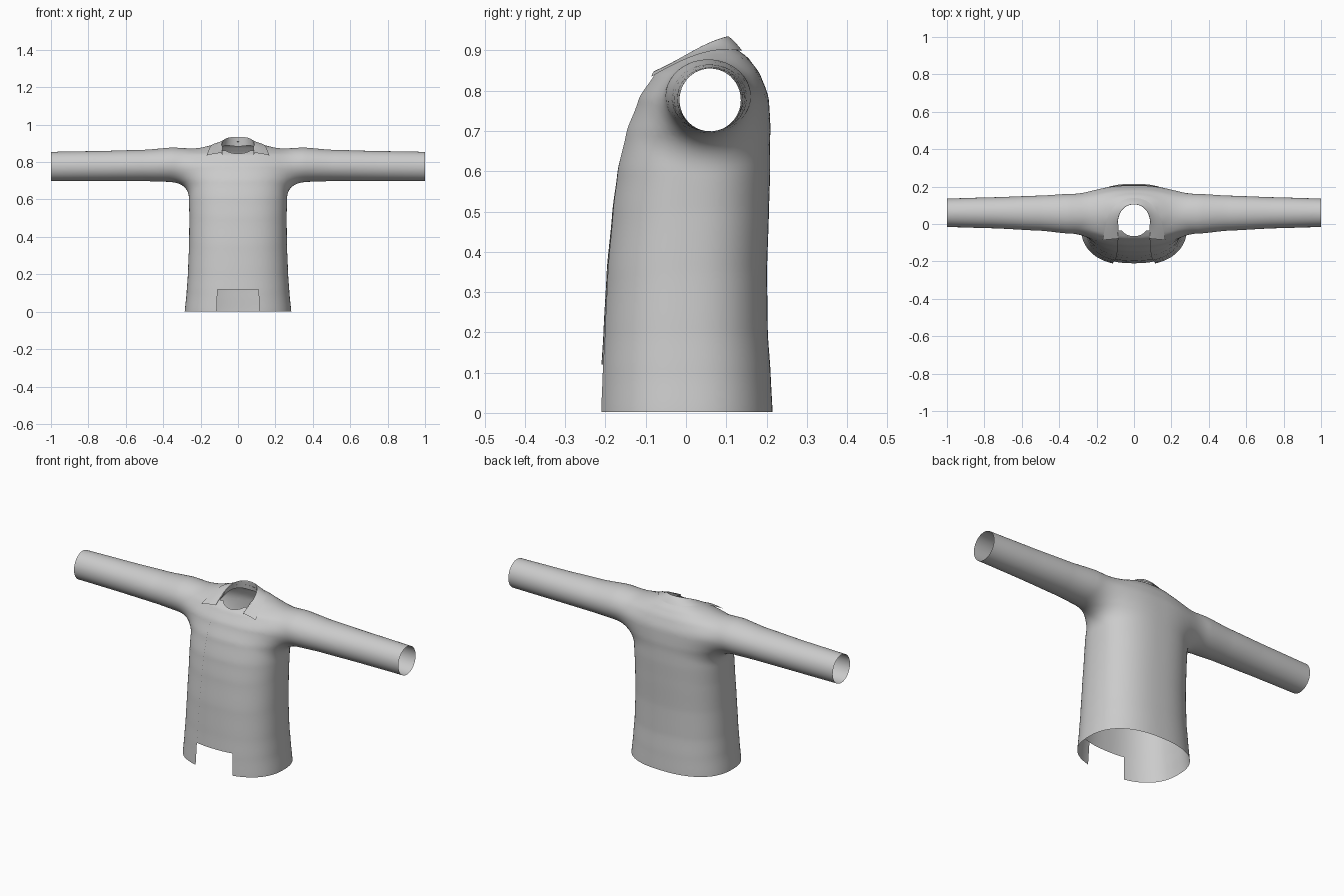
import bpy, bmesh, math
from mathutils import Vector
from mathutils.bvhtree import BVHTree

if "Cube" in bpy.data.objects:
    bpy.data.objects.remove(bpy.data.objects["Cube"])

# torso sections: z, front y, back y, half width
TORSO = [(-.1, -.221, .217, .292), (0, -.221, .215, .285), (.1, -.217, .210, .275),
         (.2, -.211, .203, .268), (.35, -.203, .201, .262), (.5, -.189, .206, .260),
         (.6, -.176, .209, .262), (.7, -.153, .208, .262), (.78, -.120, .196, .245),
         (.84, -.076, .173, .200), (.88, -.010, .148, .130), (.9, .030, .125, .090),
         (.915, .055, .085, .020)]
# sleeve sections: distance from centre, centre y, centre z, depth and height radius
SLEEVE = [(0, .060, .782, .100, .086), (.2, .055, .780, .108, .090),
          (.35, .055, .786, .106, .092), (.5, .058, .782, .094, .084),
          (.75, .060, .779, .083, .080), (1, .060, .777, .076, .078),
          (1.1, .060, .777, .076, .078)]
NECK = Vector((0, .018))
NECK_R = .087

fabric = bpy.data.materials.new("grey fabric")
fabric.diffuse_color = (.6, .6, .6, 1)
fabric.use_nodes = True
fabric.node_tree.nodes["Principled BSDF"].inputs["Base Color"].default_value = fabric.diffuse_color


def sample(table, t):
    if t <= table[0][0]:
        return table[0][1:]
    for a, b in zip(table, table[1:]):
        if t <= b[0]:
            f = (t - a[0]) / (b[0] - a[0])
            f = f * .7 + .3 * f * f * (3 - 2 * f)
            return [p + (q - p) * f for p, q in zip(a[1:], b[1:])]
    return table[-1][1:]


def field(p):
    """Signed distance estimate of torso and sleeves blended together."""
    x = abs(p.x)
    yf, yb, w = sample(TORSO, p.z)
    d = (yb - yf) / 2
    m = ((x / w) ** 2.4 + (abs(p.y - (yf + yb) / 2) / d) ** 2.4) ** (1 / 2.4)
    a = (m - 1) * (w + d) / 2
    cy, cz, ry, rz = sample(SLEEVE, x)
    b = (math.hypot((p.y - cy) / ry, (p.z - cz) / rz) - 1) * (ry + rz) / 2
    k = .1
    h = max(k - abs(a - b), 0) / k
    return min(a, b) - h * h * k / 4


def project(verts, steps):
    e = .002
    axes = [Vector((e, 0, 0)), Vector((0, e, 0)), Vector((0, 0, e))]
    for v in verts:
        for _ in range(steps):
            f = field(v.co)
            if abs(f) < .0003:
                break
            g = Vector([(field(v.co + s) - f) / e for s in axes])
            step = g * (f / max(g.length_squared, .05))
            if step.length > .02:
                step *= .02 / step.length
            v.co -= step


def clip(bm, co, no):
    bmesh.ops.bisect_plane(bm, geom=bm.verts[:] + bm.edges[:] + bm.faces[:],
                           plane_co=co, plane_no=no, clear_outer=True)


def drop(bm, test):
    faces = [f for f in bm.faces if test(f)]
    bmesh.ops.delete(bm, geom=faces, context='FACES')


def finish(bm, name):
    me = bpy.data.meshes.new(name)
    bm.to_mesh(me)
    bm.free()
    me.materials.append(fabric)
    me.shade_smooth()
    ob = bpy.data.objects.new(name, me)
    bpy.context.collection.objects.link(ob)
    return ob


def loft(bm, rings):
    rings = [[bm.verts.new(c) for c in r] for r in rings]
    n = len(rings[0])
    for a, b in zip(rings, rings[1:]):
        for i in range(n):
            bm.faces.new((a[i], a[(i + 1) % n], b[(i + 1) % n], b[i]))
    bm.faces.new(rings[0][::-1])
    bm.faces.new(rings[-1])


# rough torso and sleeve volumes, fused
N = 40
circle = [(math.cos(2 * math.pi * i / N), math.sin(2 * math.pi * i / N)) for i in range(N)]
bm = bmesh.new()
loft(bm, [[(w * c, (yf + yb) / 2 + (yb - yf) / 2 * s, z) for c, s in circle]
          for z, yf, yb, w in TORSO])
rows = [(-r[0],) + r[1:] for r in SLEEVE[:0:-1]] + SLEEVE
loft(bm, [[(x, cy + ry * c, cz + rz * s) for c, s in circle] for x, cy, cz, ry, rz in rows])
bmesh.ops.recalc_face_normals(bm, faces=bm.faces[:])
rough = finish(bm, "rough_form")
mod = rough.modifiers.new("fuse", 'REMESH')
mod.mode = 'VOXEL'
mod.voxel_size = .0145
shell = bmesh.new()
shell.from_object(rough, bpy.context.evaluated_depsgraph_get())
bpy.data.objects.remove(rough)

# open the ends, relax, then settle onto the blended form
clip(shell, (0, 0, -.05), (0, 0, -1))
for s in (-1, 1):
    clip(shell, (s * 1.05, 0, 0), (s, 0, 0))
for _ in range(4):
    bmesh.ops.smooth_vert(shell, verts=shell.verts[:], factor=.5,
                          use_axis_x=True, use_axis_y=True, use_axis_z=True)
project(shell.verts, 6)
clip(shell, (0, 0, .002), (0, 0, -1))
for s in (-1, 1):
    clip(shell, (s, 0, 0), (s, 0, 0))
tree = BVHTree.FromBMesh(shell)

# neck hole with a clean round edge
radius = lambda v: (v.co.xy - NECK).length
drop(shell, lambda f: f.calc_center_median().z > .7 and any(radius(v) < NECK_R - .004 for v in f.verts))
rim = [v for v in shell.verts if v.is_boundary and v.co.z > .7 and radius(v) < NECK_R + .04]
for _ in range(3):
    for v in rim:
        v.co.xy = NECK + (v.co.xy - NECK).normalized() * NECK_R
    project(rim, 2)
shell.normal_update()

# inner front panel seen through the opening
panel = shell.copy()
for v in panel.verts:
    v.co -= v.normal * .006
clip(panel, (0, 0, .12), (0, 0, -1))
clip(panel, (0, -.035, 0), (0, 1, 0))
for s in (-1, 1):
    clip(panel, (s * .2, 0, 0), (s, 0, 0))
finish(panel, "inner_front_panel")

# cuffs
for s, name in ((-1, "cuff_right"), (1, "cuff_left")):
    cuff = shell.copy()
    clip(cuff, (s * .885, 0, 0), (-s, 0, 0))
    finish(cuff, name)

# jacket body with tapered front opening
for s in (-1, 1):
    clip(shell, (s * .885, 0, 0), (s, 0, 0))
    front = [f for f in shell.faces if f.calc_center_median().y < 0 and abs(f.calc_center_median().x) < .2]
    geom = set(front) | {e for f in front for e in f.edges} | {v for f in front for v in f.verts}
    bmesh.ops.bisect_plane(shell, geom=list(geom), plane_co=(s * .114, 0, 0), plane_no=(s, 0, .036))


def in_opening(f):
    c = f.calc_center_median()
    return c.y < 0 and abs(c.x) < .114 - .036 * c.z


drop(shell, in_opening)
finish(shell, "jacket_body")

# folded collar: stand, fold and fall, from centre back to front tip
FOLD = [(0, .108, .937), (.045, .096, .935), (.074, .064, .924), (.087, .020, .902),
        (.088, -.030, .872), (.084, -.078, .849)]
EDGE = [(0, .143, .899), (.062, .132, .898), (.112, .092, .893), (.141, .040, .884),
        (.155, -.020, .866), (.168, -.086, .835)]


def above_jacket(p):
    hit = tree.ray_cast(Vector((p.x, p.y, 1.2)), Vector((0, 0, -1)))[0]
    if hit and p.z < hit.z + .006:
        p.z = hit.z + .006
    return p


half = []
for i, (f, e) in enumerate(zip(FOLD, EDGE)):
    f, e = Vector(f), Vector(e)
    stand = f + Vector((f.x * .05, .006, -.05 * (1 - i / 5) - .006))
    half.append([stand, f, above_jacket(f.lerp(e, .5) + Vector((0, 0, .004))), above_jacket(e)])
columns = [[Vector((-p.x, p.y, p.z)) for p in col] for col in half[:0:-1]] + half
bm = bmesh.new()
grid = [[bm.verts.new(p) for p in col] for col in columns]
for a, b in zip(grid, grid[1:]):
    for j in range(3):
        bm.faces.new((a[j], a[j + 1], b[j + 1], b[j]))
bmesh.ops.recalc_face_normals(bm, faces=bm.faces[:])
crease = bm.edges.layers.float.new("crease_edge")
for a, b in zip(grid, grid[1:]):
    bm.edges.get((a[1], b[1]))[crease] = .6
collar = finish(bm, "collar")
sub = collar.modifiers.new("smooth", 'SUBSURF')
sub.levels = sub.render_levels = 3
sub.boundary_smooth = 'PRESERVE_CORNERS'
